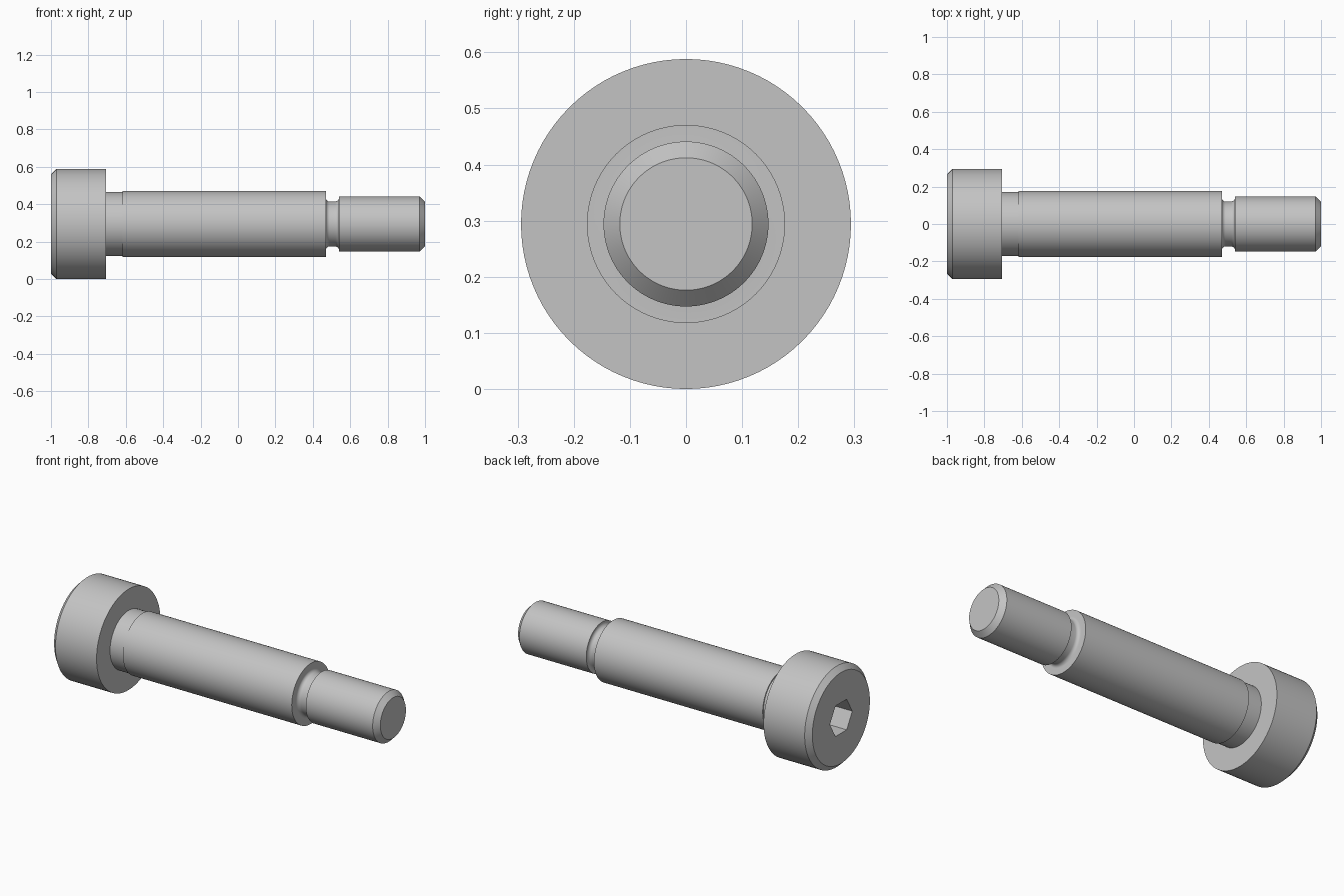
import bpy, bmesh, math

cube = bpy.data.objects.get("Cube")
if cube:
    bpy.data.objects.remove(cube, do_unlink=True)

SIDES = 96
HEAD_R, NECK_R, SHOULDER_R, THREAD_R, GROOVE_R = 0.294, 0.170, 0.1765, 0.147, 0.12
NECK_X, SHOULDER_X, GROOVE_X, THREAD_X = -0.706, -0.618, 0.47, 0.54
CHAMFER, FILLET = 0.029, 0.02
SOCKET_R, SOCKET_DEPTH = 0.103, 0.15

steel = bpy.data.materials.new("plain steel grey")
steel.use_nodes = True
colour = (0.55, 0.55, 0.55, 1)
steel.diffuse_color = colour
steel.node_tree.nodes["Principled BSDF"].inputs["Base Color"].default_value = colour


def revolve(bm, profile, sides=SIDES):
    """Turn (x, radius) points about the x axis; returns the rings of vertices."""
    turns = [2 * math.pi * j / sides for j in range(sides)]
    rings = [[bm.verts.new((x, r * math.cos(a), r * math.sin(a))) for a in turns]
             for x, r in profile]
    for a, b in zip(rings, rings[1:]):
        for j in range(sides):
            k = (j + 1) % sides
            bm.faces.new((a[j], a[k], b[k], b[j]))
    return rings


def ring_edges(bm, ring):
    return [bm.edges.get((ring[i - 1], ring[i])) for i in range(len(ring))]


def finish(bm, name):
    mesh = bpy.data.meshes.new(name)
    bm.to_mesh(mesh)
    bm.free()
    mesh.materials.append(steel)
    obj = bpy.data.objects.new(name, mesh)
    obj.location.z = HEAD_R
    bpy.context.collection.objects.link(obj)
    bpy.ops.object.select_all(action="DESELECT")
    obj.select_set(True)
    bpy.context.view_layer.objects.active = obj
    bpy.ops.object.shade_smooth_by_angle(angle=math.radians(30))


# Head with chamfered rim and hexagonal socket
bm = bmesh.new()
body = revolve(bm, [(-1, HEAD_R - CHAMFER), (-1 + CHAMFER, HEAD_R),
                    (NECK_X, HEAD_R), (NECK_X, NECK_R)])
socket = revolve(bm, [(-1 + SOCKET_DEPTH, SOCKET_R), (-1, SOCKET_R)], 6)
bm.faces.new(reversed(socket[0]))
fill = bmesh.ops.triangle_fill(
    bm, edges=ring_edges(bm, body[0]) + ring_edges(bm, socket[1]),
    use_beauty=True, normal=(-1, 0, 0))
for face in fill["geom"]:
    if isinstance(face, bmesh.types.BMFace):
        face.normal_update()
        if face.normal.x > 0:
            face.normal_flip()
finish(bm, "head")

# Slightly relieved neck under the head
bm = bmesh.new()
revolve(bm, [(NECK_X, NECK_R), (SHOULDER_X, NECK_R), (SHOULDER_X, SHOULDER_R)])
finish(bm, "neck")

# Ground shoulder
bm = bmesh.new()
revolve(bm, [(SHOULDER_X, SHOULDER_R), (GROOVE_X, SHOULDER_R)])
finish(bm, "shoulder")

# Undercut groove with a fillet at each end
arc = [(FILLET * (1 - math.cos(t)), GROOVE_R + FILLET * (1 - math.sin(t)))
       for t in (math.pi / 2 * i / 8 for i in range(9))]
bm = bmesh.new()
revolve(bm, [(GROOVE_X, SHOULDER_R)] + [(GROOVE_X + x, r) for x, r in arc]
        + [(THREAD_X - x, r) for x, r in reversed(arc)] + [(THREAD_X, THREAD_R)])
finish(bm, "undercut_groove")

# Plain threaded end with chamfered tip
bm = bmesh.new()
tip = revolve(bm, [(THREAD_X, THREAD_R), (1 - CHAMFER, THREAD_R), (1, THREAD_R - CHAMFER)])
bm.faces.new(tip[-1])
finish(bm, "threaded_end")
